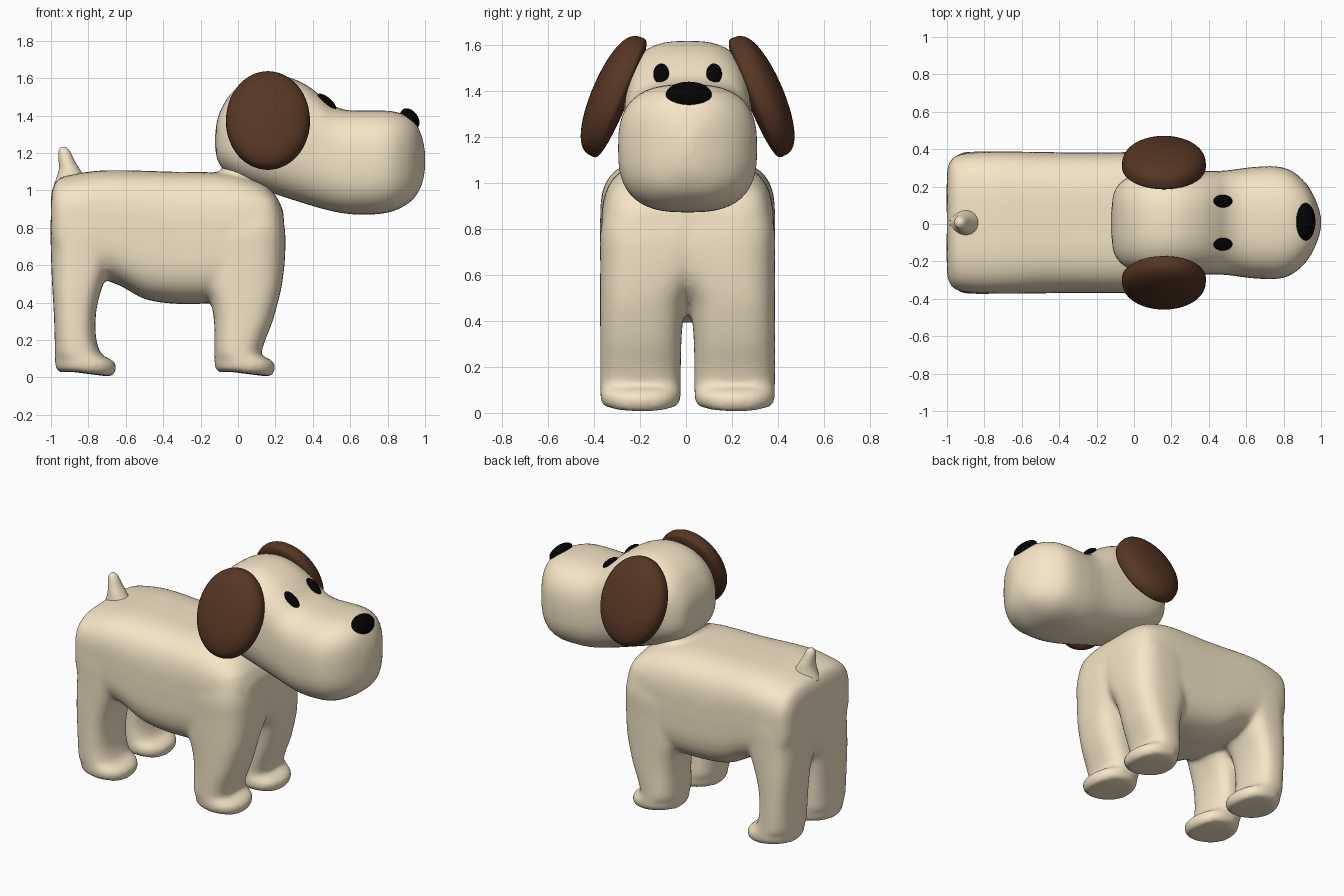
import bpy, bmesh, math
from mathutils import Matrix, Vector

if "Cube" in bpy.data.objects:
    bpy.data.objects.remove(bpy.data.objects["Cube"])

YC = 0.007  # tiny sideways offset of the whole figure


def material(name, rgb):
    m = bpy.data.materials.new(name)
    m.diffuse_color = (*rgb, 1)
    m.use_nodes = True
    m.node_tree.nodes["Principled BSDF"].inputs["Base Color"].default_value = m.diffuse_color
    return m


CREAM = material("cream", (0.92, 0.79, 0.57))
BROWN = material("brown", (0.095, 0.038, 0.017))
BLACK = material("black", (0.001, 0.001, 0.001))


def finish(bm, name, mat):
    bmesh.ops.recalc_face_normals(bm, faces=bm.faces)
    for f in bm.faces:
        f.smooth = True
    me = bpy.data.meshes.new(name)
    bm.to_mesh(me)
    bm.free()
    me.materials.append(mat)
    ob = bpy.data.objects.new(name, me)
    bpy.context.collection.objects.link(ob)
    return ob


def resample(rows, sub=5):
    """Smooth Catmull-Rom curve through the rows."""
    pts = [Vector(r) for r in rows]
    out = []
    for i in range(len(pts) - 1):
        p0, p1, p2, p3 = pts[max(i - 1, 0)], pts[i], pts[i + 1], pts[min(i + 2, len(pts) - 1)]
        for k in range(sub):
            t = k / sub
            out.append(0.5 * (2 * p1 + (p2 - p0) * t + (2 * p0 - 5 * p1 + 4 * p2 - p3) * t * t
                              + (3 * p1 - p0 - 3 * p2 + p3) * t ** 3))
    return out + [pts[-1]]


def loft(bm, axis, rows, n=48):
    """Skin rounded-box sections; a row is (position, a0, a1, y0, y1, power)."""
    rings = []
    for t, a0, a1, y0, y1, power in resample(rows):
        ring = []
        for k in range(n):
            w = 2 * math.pi * k / n
            c, s = math.cos(w), math.sin(w)
            a = (a0 + a1) / 2 + (a1 - a0) / 2 * math.copysign(abs(c) ** (2 / power), c)
            y = (y0 + y1) / 2 + (y1 - y0) / 2 * math.copysign(abs(s) ** (2 / power), s) + YC
            ring.append(bm.verts.new((t, y, a) if axis == 'x' else (a, y, t)))
        rings.append(ring)
    for r, q in zip(rings, rings[1:]):
        for k in range(n):
            bm.faces.new((r[k], r[(k + 1) % n], q[(k + 1) % n], q[k]))
    bm.faces.new(rings[0])
    bm.faces.new(rings[-1])
    return rings


def sym(rows, power):
    return [(t, a0, a1, -w, w, power) for t, a0, a1, w in rows]


# body: torso, neck and four legs fused into one soft skin
bm = bmesh.new()
loft(bm, 'x', sym([
    (-1.00, .72, .97, .28), (-.985, .65, 1.03, .325), (-.95, .58, 1.068, .36),
    (-.86, .53, 1.09, .376), (-.75, .53, 1.105, .38), (-.63, .49, 1.108, .38),
    (-.50, .42, 1.105, .378), (-.35, .395, 1.10, .376), (-.18, .395, 1.098, .376),
    (-.05, .42, 1.09, .376), (.06, .45, 1.065, .372), (.15, .51, 1.025, .355),
    (.21, .60, .96, .315), (.245, .69, .88, .24)], 3.5))
loft(bm, 'z', sym([(.95, -.12, .12, .21), (1.05, -.11, .1, .19),
                   (1.12, -.085, .1, .165), (1.2, -.06, .1, .15)], 2.2))
front = [(0, -.105, .172, .05, .36), (.02, -.122, .19, .034, .375), (.045, -.125, .198, .03, .38),
         (.075, -.126, .196, .029, .38), (.10, -.126, .165, .029, .38), (.122, -.126, .126, .029, .38),
         (.20, -.126, .146, .029, .38), (.30, -.128, .185, .027, .38), (.40, -.145, .213, .02, .38),
         (.50, -.18, .236, .0, .38), (.65, -.20, .252, -.09, .38), (.80, -.18, .25, -.12, .378),
         (.95, -.1, .215, -.1, .34)]
back = [(0, -.955, -.678, .05, .36), (.02, -.972, -.66, .034, .375), (.045, -.978, -.652, .03, .38),
        (.075, -.979, -.654, .029, .38), (.10, -.979, -.685, .029, .38), (.122, -.979, -.728, .029, .38),
        (.20, -.98, -.757, .029, .38), (.30, -.983, -.762, .027, .38), (.40, -.988, -.75, .02, .38),
        (.50, -.994, -.72, .0, .38), (.65, -1.0, -.66, -.09, .38), (.80, -1.003, -.62, -.12, .38),
        (.95, -.995, -.66, -.1, .36)]
for leg in (front, back):
    toe = leg[2][2]
    for side in (1, -1):
        rings = loft(bm, 'z', [(z, x0, x1, side * y0, side * y1, 2.25 if z < .11 else 2.45 + .9 * z)
                               for z, x0, x1, y0, y1 in leg])
        # soles rise toward the heel and the sides
        for v in (v for r in rings for v in r if v.co.z < .12):
            off = abs(v.co.y - YC - side * .205) / .175
            v.co.z += (.028 * (toe - v.co.x) / .32 + .018 * off ** 2) * (1 - v.co.z / .12)
body = finish(bm, "body", CREAM)
rem = body.modifiers.new("fuse", 'REMESH')
rem.mode = 'VOXEL'
rem.voxel_size = 0.014
rem.use_smooth_shade = True
smo = body.modifiers.new("soften", 'SMOOTH')
smo.factor = 0.5
smo.iterations = 16

# head with broad muzzle
bm = bmesh.new()
loft(bm, 'x', sym([
    (-.122, 1.23, 1.30, .05), (-.11, 1.165, 1.38, .15), (-.08, 1.115, 1.455, .205),
    (-.03, 1.075, 1.525, .243), (.05, 1.035, 1.583, .266), (.15, .998, 1.613, .276),
    (.25, .964, 1.61, .277), (.35, .932, 1.572, .276), (.43, .908, 1.517, .276),
    (.50, .89, 1.46, .280), (.57, .877, 1.432, .289), (.65, .871, 1.427, .298),
    (.75, .874, 1.427, .301), (.83, .890, 1.422, .283), (.90, .924, 1.40, .232),
    (.95, .970, 1.36, .165), (.985, 1.04, 1.28, .085), (1.0, 1.12, 1.20, .025)], 2.75))
finish(bm, "head", CREAM)

# stubby tail
bm = bmesh.new()
loft(bm, 'z', sym([
    (1.03, -.985, -.80, .075), (1.08, -.966, -.825, .066), (1.12, -.957, -.85, .058),
    (1.16, -.959, -.874, .047), (1.20, -.961, -.893, .035), (1.222, -.954, -.907, .025),
    (1.233, -.942, -.922, .010)], 2))
finish(bm, "tail", CREAM)


def blob(name, mat, loc, radii, rot_axis, angle, inner=None):
    """Ellipsoid; inner gives a flatter head-facing side and a blunt rim."""
    bm = bmesh.new()
    bmesh.ops.create_uvsphere(bm, u_segments=48, v_segments=28, radius=1)
    side = 1 if loc[1] > 0 else -1
    for v in bm.verts:
        if inner is not None:
            out = v.co.y * side
            thick = radii[1] if out > 0 else inner
            v.co.y = math.copysign(abs(out) ** 0.7 * thick / radii[1], out) * side
        v.co = Vector(a * b for a, b in zip(v.co, radii))
    bm.transform(Matrix.Translation((loc[0], loc[1] + YC, loc[2]))
                 @ Matrix.Rotation(math.radians(angle), 4, rot_axis))
    finish(bm, name, mat)


# domed hanging ears and eyes on both sides
for side, label in ((1, "left"), (-1, "right")):
    blob(label + "_ear", BROWN, (.16, side * .301, 1.370), (.225, .118, .28), 'X', side * 23, .045)
    blob(label + "_eye", BLACK, (.475, side * .115, 1.473), (.063, .034, .024), 'Y', 40)

# nose
blob("nose", BLACK, (.918, .005, 1.382), (.063, .1, .044), 'Y', 52)
